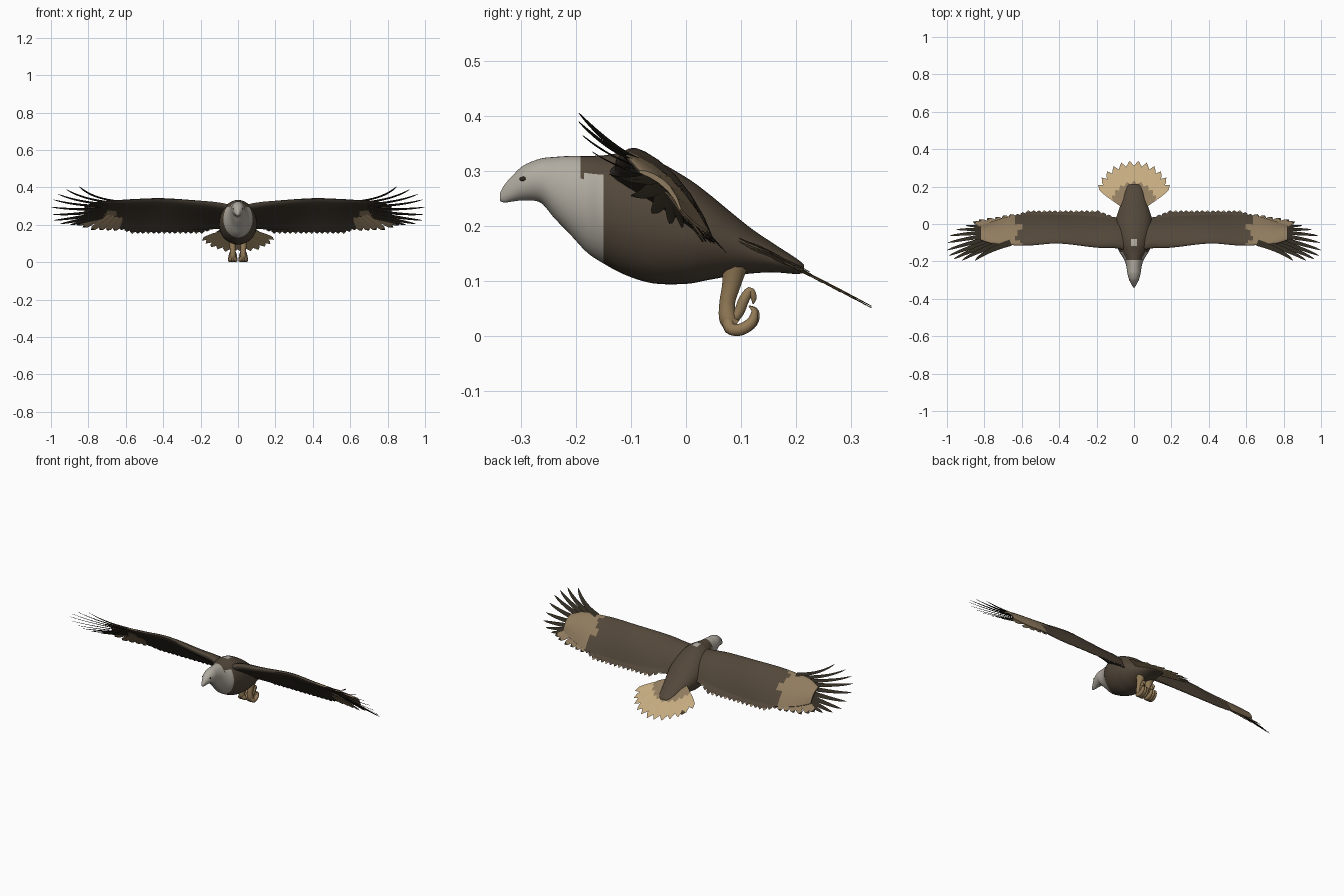
import bpy, bmesh, math
from mathutils import Vector as V

if "Cube" in bpy.data.objects:
    bpy.data.objects.remove(bpy.data.objects["Cube"])

def mat(name, rgb):
    m = bpy.data.materials.new(name)
    m.diffuse_color = (*rgb, 1)
    m.use_nodes = True
    m.node_tree.nodes["Principled BSDF"].inputs["Base Color"].default_value = m.diffuse_color
    return m

BROWN = mat("brown plumage", (.085, .063, .042))
PALE = mat("pale head", (.44, .41, .355))
TAN = mat("tan wing patch", (.28, .2, .115))
DARK = mat("dark flight feathers", (.03, .024, .015))
UNDER = mat("dark underwing", (.046, .036, .025))
CREAM = mat("cream tail", (.56, .41, .215))
FOOT = mat("foot skin", (.29, .195, .095))
EYE = mat("eye", (.03, .02, .012))

def catmull(rows, steps):
    """Smoothly interpolate rows of numbers."""
    out = []
    for i in range(len(rows) - 1):
        a, b, c, d = (rows[max(0, min(len(rows) - 1, i + k))] for k in (-1, 0, 1, 2))
        for s in range(steps):
            t = s / steps
            out.append([q + .5 * t * (r - p + t * (2*p - 5*q + 4*r - e + t * (3*(q - r) + e - p)))
                        for p, q, r, e in zip(a, b, c, d)])
    return out + [list(rows[-1])]

def loft(bm, rings, rule=lambda i, j, c: 0):
    """Skin closed rings and cap both ends."""
    vs = [[bm.verts.new(p) for p in r] for r in rings]
    n = len(vs[0])
    for i in range(len(vs) - 1):
        for j in range(n):
            k = (j + 1) % n
            f = bm.faces.new((vs[i][j], vs[i][k], vs[i + 1][k], vs[i + 1][j]))
            f.material_index = rule(i, j, f.calc_center_median())
    for i, r in ((0, vs[0]), (len(vs) - 2, vs[-1])):
        f = bm.faces.new(r)
        f.material_index = rule(i, 0, f.calc_center_median())

def finish(name, bm, mats, mirror=False, angle=50):
    bmesh.ops.recalc_face_normals(bm, faces=bm.faces)
    me = bpy.data.meshes.new(name)
    bm.to_mesh(me)
    bm.free()
    for m in mats:
        me.materials.append(m)
    ob = bpy.data.objects.new(name, me)
    bpy.context.collection.objects.link(ob)
    bpy.ops.object.select_all(action='DESELECT')
    ob.select_set(True)
    bpy.context.view_layer.objects.active = ob
    bpy.ops.object.shade_smooth_by_angle(angle=math.radians(angle))
    if mirror:
        ob.modifiers.new("mirror", 'MIRROR').use_mirror_merge = False
    return ob

def feather(bm, root, ctrl, tip, width, normal, pointed=False, rule=lambda i, j, c: 0):
    """Thin blade along a quadratic curve."""
    root, ctrl, tip, normal = V(root), V(ctrl), V(tip), V(normal).normalized()
    rings, n = [], 10
    for i in range(n + 1):
        t = i / n
        p = root * (1-t)**2 + ctrl * 2*t*(1-t) + tip * t*t
        d = ((ctrl - root) * (1-t) + (tip - ctrl) * t).normalized()
        side = d.cross(normal).normalized()
        up = side.cross(d)
        w = width * ((1 - t)**.55 if pointed else (.45 + .55*t) * math.sqrt(max(0, 1 - t**6))) + .0008
        h = .0025 * (1 - .7*t)
        rings.append([p - side*w, p + up*h, p + side*w, p - up*h])
    loft(bm, rings, rule)

def tube(bm, pts, steps=4, n=10):
    """Round tube through (x, y, z, radius) points."""
    rows = catmull(pts, steps)
    rings = []
    for i, r in enumerate(rows):
        d = V(rows[min(i + 1, len(rows) - 1)][:3]) - V(rows[max(i - 1, 0)][:3])
        up = d.cross(V((1, 0, 0))).normalized()
        side = up.cross(d).normalized()
        rings.append([V(r[:3]) + r[3] * (side*math.cos(a) + up*math.sin(a))
                      for a in (2*math.pi*k/n for k in range(n))])
    loft(bm, rings)

# Body, head and beak: (y, top z, bottom z, half width)
body = [(-.339, .260, .246, .004), (-.33, .276, .243, .010), (-.315, .293, .245, .018),
        (-.295, .311, .247, .027), (-.265, .323, .243, .035), (-.24, .326, .215, .039),
        (-.21, .328, .184, .045), (-.18, .328, .152, .058), (-.15, .329, .132, .078),
        (-.11, .333, .111, .092), (-.06, .322, .096, .1), (0, .289, .095, .1),
        (.04, .26, .102, .093), (.08, .227, .109, .08), (.12, .195, .114, .066),
        (.16, .168, .116, .053), (.20, .142, .113, .038), (.215, .13, .115, .02)]
rings = []
for y, t, b, w in catmull(body, 5):
    rings.append([(w * math.cos(a), y, (t + b)/2 + (t - b)/2 * math.sin(a))
                  for a in (2*math.pi*k/36 for k in range(36))])

def body_rule(i, j, c):
    if c.y < -.19 or (c.y < -.147 and c.z < .292):
        return 1
    if abs(c.x) < .02 and -.12 < c.y < -.08 and c.z > .3:
        return 1
    return 0
bm = bmesh.new()
loft(bm, rings, body_rule)
finish("body", bm, [BROWN, PALE])

# Eyes
bm = bmesh.new()
bmesh.ops.create_uvsphere(bm, u_segments=12, v_segments=8, radius=.006)
for v in bm.verts:
    v.co = V((v.co.x*.6 + .0245, v.co.y*1.2 - .296, v.co.z*.7 + .286))
finish("eyes", bm, [EYE], True)

# Wing: (x, leading y, z, trailing y, z, half thickness)
wing = [(.03, -.145, .295, .03, .19, .03), (.10, -.128, .312, .035, .18, .03),
        (.20, -.125, .324, .045, .175, .025), (.40, -.103, .340, .05, .172, .02),
        (.55, -.113, .336, .05, .172, .017), (.65, -.112, .33, .043, .185, .012),
        (.75, -.105, .322, .015, .205, .008), (.82, -.085, .3, -.01, .23, .004)]
us = [0, .03, .1, .22, .4, .6, .8, 1]
rings = []
for x, ly, lz, ty, tz, th in catmull(wing, 7):
    le, te = V((x, ly, lz)), V((x, ty, tz))
    d = te - le
    nrm = V((0, -d.z, d.y)).normalized()
    up, low = [], []
    for u in us:
        p = le + d*u + nrm * .014 * 4*u*(1 - u)
        h = nrm * (2 * th * math.sqrt(u) * (1 - u) + .002)
        up.append(p + h)
        low.append(p - h)
    rings.append(up + low[::-1])

def wing_rule(i, j, c):
    edge = .62 + .025 * math.sin(c.y * 70)
    if j < 7:
        return 1 if c.x > edge else 0
    return 1 if c.x > edge + .05 and j < 12 else 2
bm = bmesh.new()
loft(bm, rings, wing_rule)
finish("wings", bm, [BROWN, TAN, UNDER], True)

# Scalloped trailing feathers
SLOPE = (0, .7, .7)
bm = bmesh.new()
for k in range(18):
    x = .13 + k * .0285
    out = .073 - .012 * max(0, 2 - k) - .01 * max(0, k - 15)
    feather(bm, (x, -.01, .243), (x + .004, .025, .205), (x + .008, out, .225 - out), .02, SLOPE,
            rule=lambda i, j, c, k=k: 2 if i > 8 and k % 3 == 0 else (0 if j < 2 else 1))
finish("trailing_feathers", bm, [BROWN, UNDER, TAN], True)

# Inner hand feathers, tan
bm = bmesh.new()
for root, tip in (((.62, -.01, .24), (.66, .052, .168)), ((.64, -.01, .24), (.70, .045, .170)),
                  ((.66, -.015, .245), (.74, .036, .172)), ((.68, -.02, .25), (.785, .03, .172)),
                  ((.70, -.03, .26), (.83, .022, .185)), ((.71, -.035, .26), (.86, .012, .198))):
    mid = (V(root) + V(tip)) / 2
    feather(bm, root, mid, tip, .021, SLOPE, rule=lambda i, j, c: 1 if i > 8 else 0)
finish("hand_feathers", bm, [TAN, DARK], True)

# Spread finger feathers
tips = [(.85, -.195, .406), (.92, -.195, .39), (.965, -.188, .365), (.99, -.17, .335), (1.0, -.14, .295),
        (.995, -.10, .255), (.985, -.062, .224), (.95, -.03, .205), (.90, -.008, .198)]
bm = bmesh.new()
for k, tip in enumerate(tips):
    t = k / 8
    root = V((.66, -.10, .328)).lerp(V((.72, -.02, .245)), t)
    ctrl = root.lerp(V(tip), .6) + V((.015, .018, -.03)) * (1 - t)
    feather(bm, root, ctrl, tip, .017, V((0, .25, 1)).lerp(V(SLOPE), t), True)
finish("finger_feathers", bm, [DARK], True)

# Tail fan with a shorter covering row
def tail_row(name, count, length, base_z, width, m):
    bm = bmesh.new()
    for k in range(count):
        f = 2 * k / (count - 1) - 1
        a = f * math.radians(52)
        L = length * (1 - .13 * f * f)
        x, y = L * math.sin(a), .06 + L * math.cos(a)
        lift = .003 * (k % 2)
        z = base_z - .51 * (y - .06) + lift
        feather(bm, (x*.08, .06 + (y - .06)*.08, base_z - .02 + lift),
                (x*.5, .06 + (y - .06)*.5, (base_z + z)/2 + .006), (x, y, z), width, (0, .45, .9))
    finish(name, bm, [m])
tail_row("tail_fan", 12, .279, .193, .029, CREAM)
tail_row("tail_coverts", 9, .17, .198, .024, TAN)

# Legs with curled toes
bm = bmesh.new()
tube(bm, [(.03, .09, .135, .026), (.029, .083, .095, .018), (.028, .075, .06, .015),
          (.028, .077, .03, .017), (.028, .09, .018, .014)])
for dx, s in ((-.014, .9), (0, 1), (.014, .9)):
    x = .028 + dx
    tube(bm, [(.028, .076, .035, .012), (x, .08, .014, .011), (x, .1, .012, .0115),
              (x, .1 + .022*s, .026, .01), (x, .1 + .027*s, .045, .006), (x, .1 + .016*s, .055, .001)])
tube(bm, [(.028, .085, .03, .01), (.03, .097, .045, .01), (.032, .105, .065, .01),
          (.032, .116, .082, .008), (.032, .123, .07, .006), (.032, .122, .058, .001)])
finish("feet", bm, [FOOT], True)
